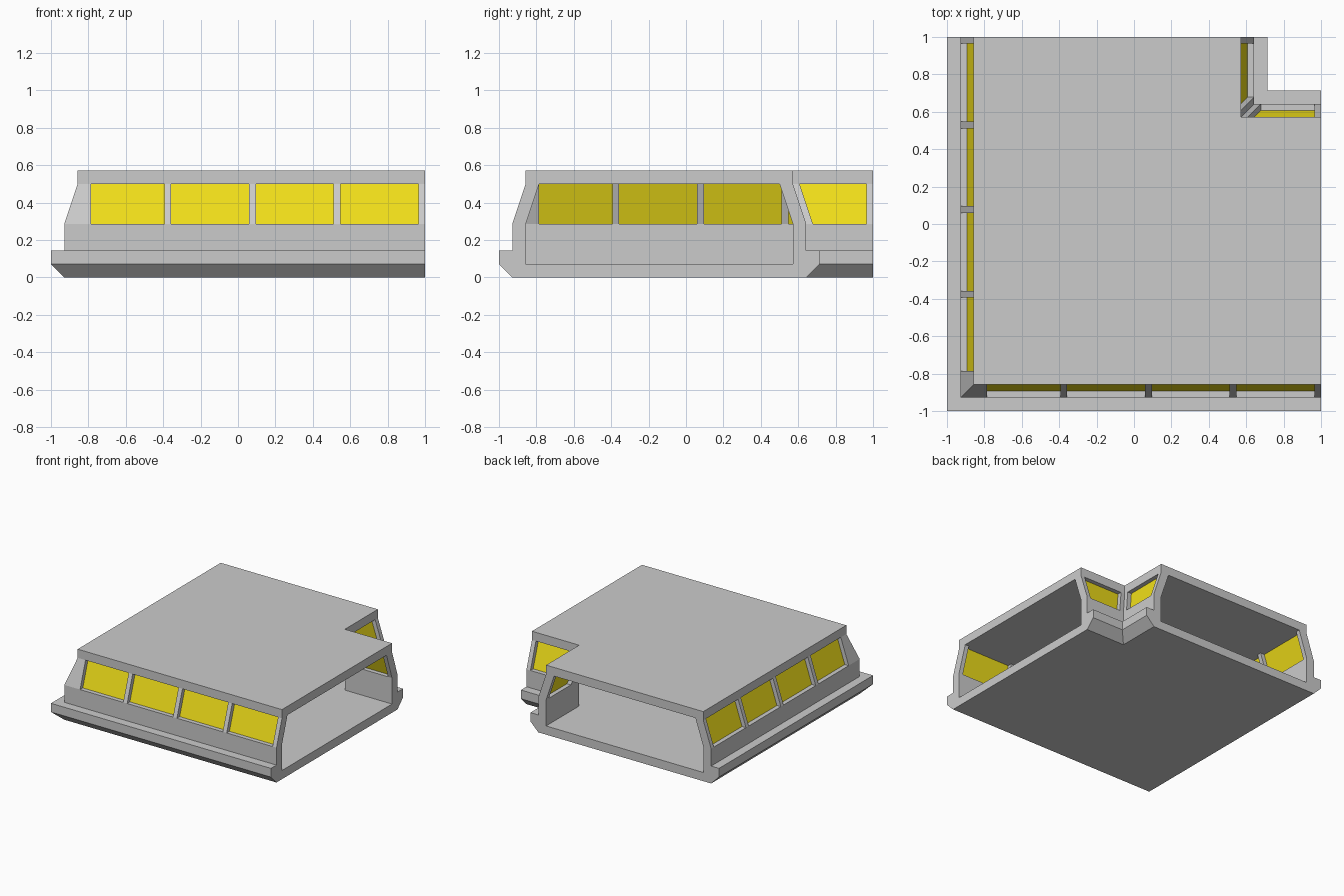
import bpy, bmesh

if "Cube" in bpy.data.objects:
    bpy.data.objects.remove(bpy.data.objects["Cube"])

E = 2 / 28                      # modular unit
SILL, HEAD = 4 * E, 7 * E       # window band heights


def finish(name, bm, mat=None, solid=True):
    bmesh.ops.remove_doubles(bm, verts=bm.verts, dist=1e-5)
    if solid:
        bmesh.ops.recalc_face_normals(bm, faces=bm.faces)
        bmesh.ops.dissolve_limit(bm, angle_limit=0.01, verts=bm.verts, edges=bm.edges)
    me = bpy.data.meshes.new(name)
    bm.to_mesh(me)
    bm.free()
    ob = bpy.data.objects.new(name, me)
    bpy.context.collection.objects.link(ob)
    if mat:
        me.materials.append(mat)
    return ob


def skin(name, rings):
    """Closed solid through a list of matching rings."""
    bm = bmesh.new()
    vs = [[bm.verts.new(p) for p in r] for r in rings]
    n = len(vs[0])
    for a, b in zip(vs, vs[1:]):
        for i in range(n):
            j = (i + 1) % n
            bm.faces.new((a[i], a[j], b[j], b[i]))
    bm.faces.new(vs[0])
    bm.faces.new(vs[-1])
    return finish(name, bm)


def sweep_corner(name, profile, end=lambda z: 1.0):
    """Sweep a (u, z) section round the mitred 90 degree corner."""
    skin(name, [[(end(z), u, z) for u, z in profile],
                [(u, u, z) for u, z in profile],
                [(u, end(z), z) for u, z in profile]])


def outer(pts):
    return [(-1 + d, z) for d, z in pts]


def inner(pts):
    return [(-1 + 24 * E - d, z) for d, z in pts]


def both(pts):
    return outer(pts) + inner(pts)[::-1]


# Hull tray with stepped, chamfered edge, and flat roof slab
sweep_corner("hull", both([(E, 0), (0, E), (0, 2 * E), (E, 2 * E),
                           (E, SILL), (2 * E, SILL), (2 * E, E)]))
sweep_corner("roof", both([(2 * E, HEAD), (2 * E, 8 * E)]))

# Leaning corner posts
band = [(E, SILL), (2 * E, SILL), (3 * E, HEAD), (2 * E, HEAD)]


def outer_start(z):
    return -1 + 3 * E


def inner_start(z):
    return -1 + 23.5 * E - (z - SILL) / 3


sweep_corner("outer_corner_post", outer(band), outer_start)
sweep_corner("inner_corner_post", inner(band), inner_start)

# Mullions and panes, on the x-running wall and its diagonal mirror
glass = bpy.data.materials.new("yellow_glass")
glass.diffuse_color = (0.88, 0.74, 0.01, 1)
glass.use_nodes = True
glass.node_tree.nodes["Principled BSDF"].inputs["Base Color"].default_value = glass.diffuse_color
pane_line = [(1.5 * E, SILL), (2.5 * E, HEAD)]


def mullion(name, section, t0, t1):
    for axis in "xy":
        rings = [[(t, u, z) if axis == "x" else (u, t, z) for u, z in section]
                 for t in (t0, t1)]
        skin(f"{name}_{axis}", rings)


def pane(name, line, start, t1, flip):
    (u0, z0), (u1, z1) = line
    quad = [(start(z0), u0, z0), (t1, u0, z0), (t1, u1, z1), (start(z1), u1, z1)]
    for axis in "xy":
        pts = quad if axis == "x" else [(y, x, z) for x, y, z in quad]
        if flip != (axis == "y"):
            pts = pts[::-1]
        bm = bmesh.new()
        bm.faces.new([bm.verts.new(p) for p in pts])
        finish(f"{name}_{axis}", bm, glass, solid=False)


PITCH, HALF = 0.4525, E / 2
for i in range(4):
    right = 1 - HALF - i * PITCH
    mullion(f"outer_mullion_{i}", outer(band), right, right + HALF)
    left = right - PITCH + HALF
    start = outer_start if i == 3 else (lambda z, l=left: l)
    pane(f"outer_window_{i}", outer(pane_line), start, right, False)

mullion("inner_mullion", inner(band), 1 - HALF, 1)
pane("inner_window", inner(pane_line), inner_start, 1 - HALF, True)
